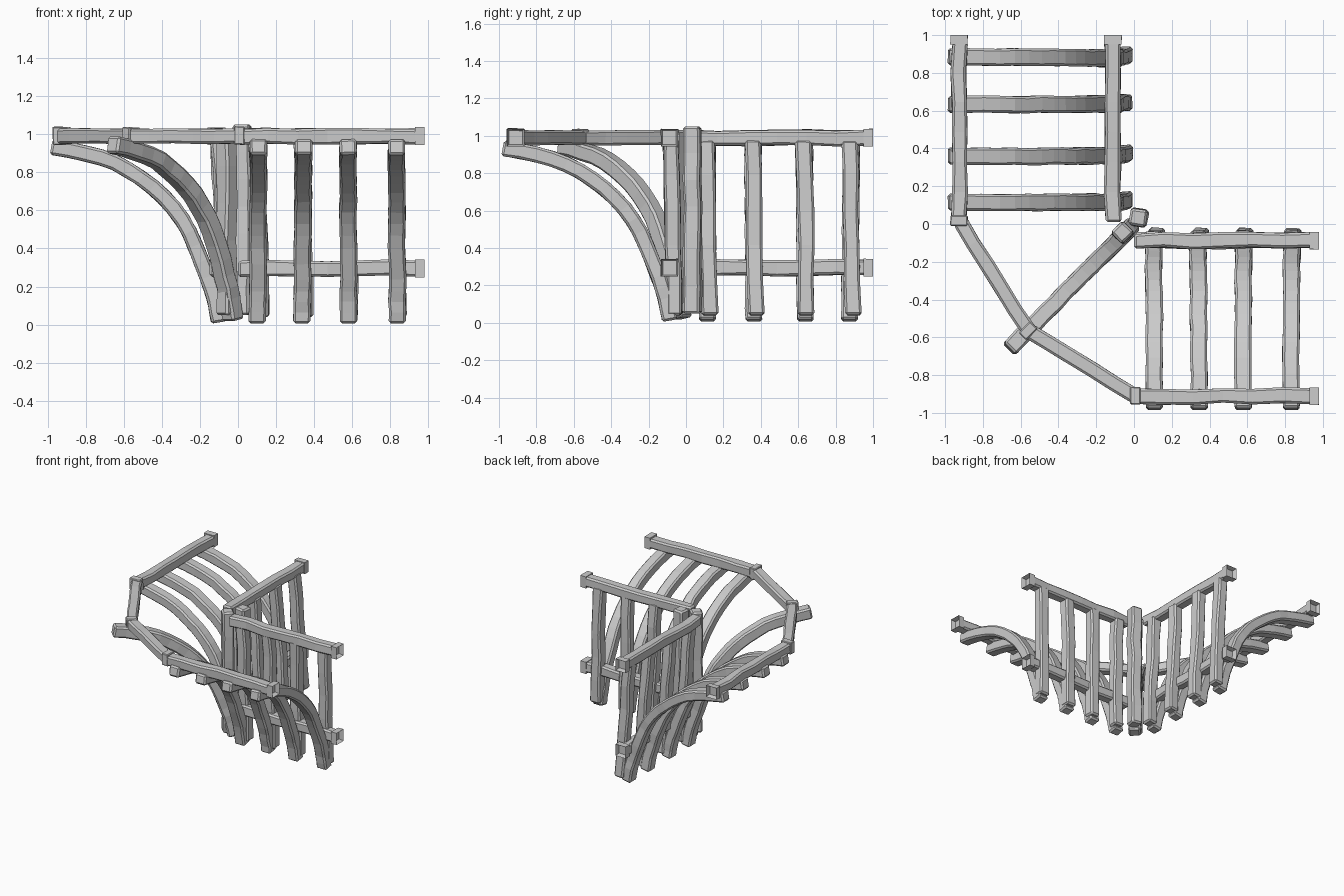
import bpy, bmesh, math, random
from mathutils import Vector

if "Cube" in bpy.data.objects:
    bpy.data.objects.remove(bpy.data.objects["Cube"])

random.seed(4)


def finish(name, bm, bevel):
    bmesh.ops.recalc_face_normals(bm, faces=bm.faces)
    me = bpy.data.meshes.new(name)
    bm.to_mesh(me)
    bm.free()
    ob = bpy.data.objects.new(name, me)
    bpy.context.collection.objects.link(ob)
    if bevel:
        m = ob.modifiers.new("chamfer", 'BEVEL')
        m.width, m.segments, m.limit_method = bevel, 1, 'ANGLE'
        m.angle_limit = math.radians(50)
    return ob


def bar(name, pts, side, w, h, jitter=0.004, bevel=0.012, hollow=0.0):
    """Square timber swept along pts; w is measured along side, h across it."""
    pts = [Vector(p) for p in pts]
    side = Vector(side).normalized()
    bm = bmesh.new()
    rings = []
    for i, p in enumerate(pts):
        t = (pts[min(i + 1, len(pts) - 1)] - pts[max(i - 1, 0)]).normalized()
        n = t.cross(side).normalized()
        wob = side * random.uniform(-jitter, jitter) * 1.5 + n * random.uniform(-jitter, jitter)
        ring = []
        for a, b in ((-1, -1), (1, -1), (1, 1), (-1, 1)):
            j = random.uniform(-jitter, jitter)
            ring.append(bm.verts.new(p + wob + side * a * (w / 2 + j) + n * b * (h / 2 - j)))
        rings.append(ring)
    for r, s in zip(rings, rings[1:]):
        for k in range(4):
            bm.faces.new((r[k], r[(k + 1) % 4], s[(k + 1) % 4], s[k]))
    bm.faces.new(rings[0])
    end = bm.faces.new(rings[-1])
    if hollow:
        # recessed end socket
        bm.normal_update()
        bmesh.ops.inset_individual(bm, faces=[end], thickness=0.014)
        d = (pts[-1] - pts[0]).normalized()
        bmesh.ops.translate(bm, verts=end.verts, vec=-d * hollow)
    return finish(name, bm, bevel)


def line(a, b, n=6):
    a, b = Vector(a), Vector(b)
    return [a.lerp(b, i / n) for i in range(n + 1)]


def smooth(pts, n=2):
    """Catmull-Rom refinement of a 2D path."""
    v = [Vector(p) for p in pts]
    v = [2 * v[0] - v[1]] + v + [2 * v[-1] - v[-2]]
    out = []
    for i in range(1, len(v) - 2):
        p0, p1, p2, p3 = v[i - 1:i + 3]
        for k in range(n):
            t = k / n
            out.append(0.5 * (2 * p1 + (p2 - p0) * t + (2 * p0 - 5 * p1 + 4 * p2 - p3) * t * t
                              + (3 * p1 - p0 - 3 * p2 + p3) * t ** 3))
    return out + [v[-2]]


# Arched brace centre line: (outward, height)
ARCH = smooth([(0.98, 0.935), (0.80, 0.90), (0.64, 0.85), (0.50, 0.768), (0.38, 0.672),
               (0.28, 0.55), (0.21, 0.415), (0.145, 0.25), (0.105, 0.13), (0.082, 0.012)])
TOP, LOW = 0.99, 0.295


def wing(tag, P, along, out, posts, a0, a1, inner, outer, foot, shift):
    # Rails with end sockets
    for name, o, z in (("top_rail", inner, TOP), ("low_rail", inner, LOW), ("outer_rail", outer, TOP)):
        bar(f"{tag}_{name}", line(P(a0, o, z), P(a1 - 0.038, o, z), 6), out, 0.08, 0.082)
        bar(f"{tag}_{name}_socket", line(P(a1 - 0.05, o, z), P(a1, o, z), 1), out, 0.092, 0.094,
            0.001, 0, 0.035)
    bar(f"{tag}_outer_collar", line(P(a0 - 0.02, outer, TOP + 0.002), P(a0 + 0.035, outer, TOP + 0.002), 1),
        out, 0.092, 0.094, 0.002, 0.005)
    # Posts tucked under the top rail, feet kicked outward, and arched braces
    for i, a in enumerate(posts):
        bar(f"{tag}_post_{i}", line(P(a + 0.012, foot, 0.04), P(a - 0.004, inner - 0.005, 0.975), 5),
            along, 0.085, 0.08)
        lean = random.uniform(-0.012, 0.012)
        path = [P(a + lean * (q.y - 0.5), q.x + shift * (1 - q.x), q.y) for q in ARCH]
        bar(f"{tag}_arched_brace_{i}", path, along, 0.09, 0.082, 0.002)


wing("front_wing", lambda a, o, z: (a, -o, z), (1, 0, 0), (0, 1, 0),
     (0.105, 0.34, 0.58, 0.835), 0.0, 0.98, 0.088, 0.912, 0.062, 0.005)
wing("side_wing", lambda a, o, z: (-o - 0.0, a, z), (0, 1, 0), (1, 0, 0),
     (0.115, 0.36, 0.635, 0.88), 0.01, 1.0, 0.112, 0.926, 0.045, 0.018)

# Hip: angled outer rails meeting at the diagonal
corner = (-0.56, -0.565, TOP)
for name, p in (("front_hip_rail", (0.01, -0.912, TOP)), ("side_hip_rail", (-0.922, 0.015, TOP))):
    d = Vector(corner) - Vector(p)
    bar(name, line(p, corner, 5), (-d.y, d.x, 0), 0.08, 0.08, 0.002)
bar("hip_collar", line((-0.58, -0.545, TOP), (-0.54, -0.585, TOP), 1), (1, 1, 0), 0.085, 0.092, 0.002, 0.006)

# Diagonal arched brace
r = math.sqrt(0.5)
bar("diagonal_arched_brace", [(-(q.x - 0.045) * r, -(q.x - 0.045) * r, q.y + 0.012) for q in ARCH],
    (1, -1, 0), 0.09, 0.09, 0.002)

# Corner post and the diagonal post joining the two wings
bar("corner_post", line((0.025, 0.035, 0.05), (0.025, 0.035, 1.05), 7), (1, -0.15, 0), 0.09, 0.09)
bar("diagonal_post", line((-0.055, -0.045, 0.05), (-0.06, -0.05, 1.03), 5), (1, -1, 0), 0.09, 0.085)
